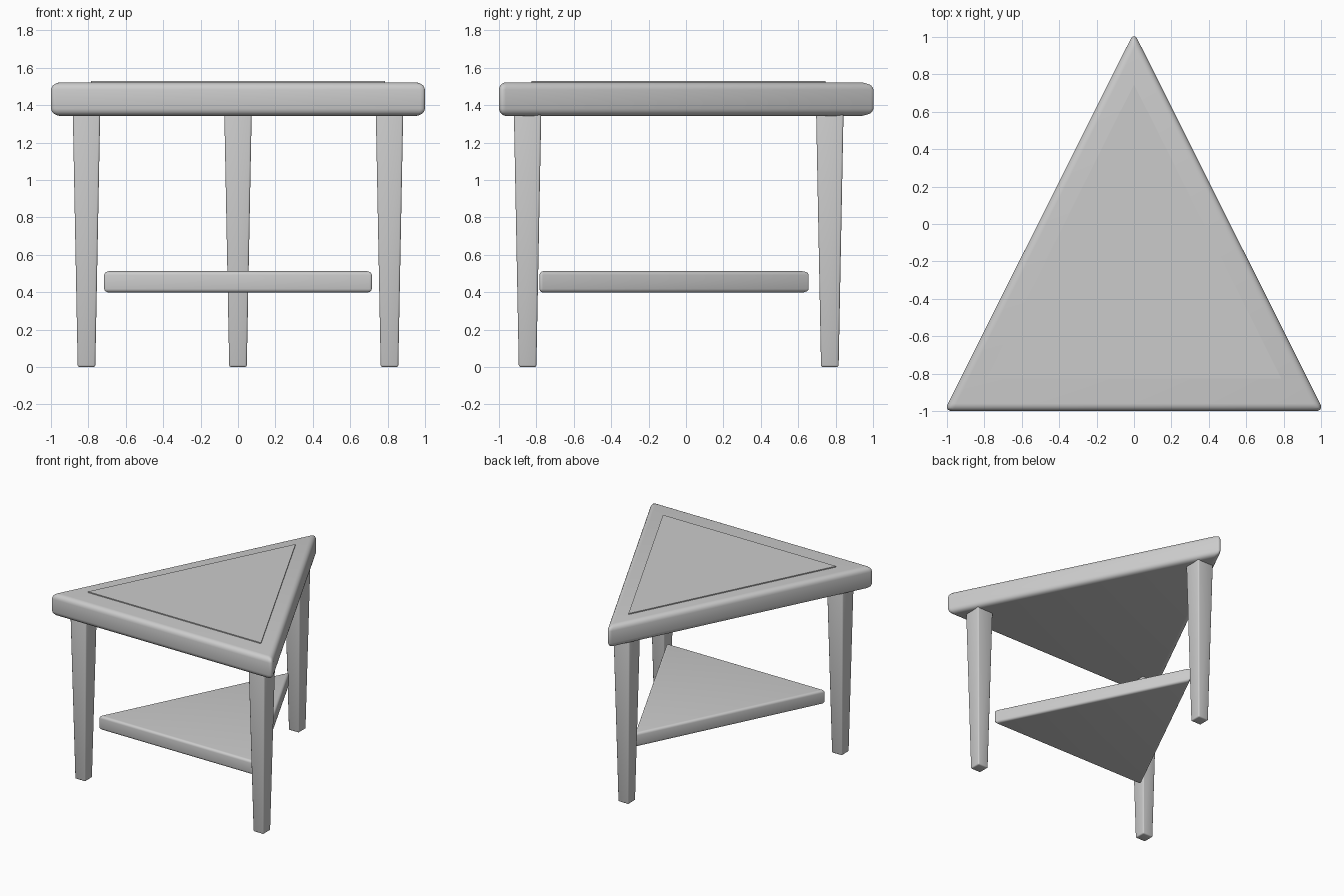
import bpy
import bmesh
import math

cube = bpy.data.objects.get("Cube")
if cube:
    bpy.data.objects.remove(cube, do_unlink=True)

grey = bpy.data.materials.new("plain grey")
grey.use_nodes = True
COLOUR = (0.6, 0.6, 0.6, 1)
grey.diffuse_color = COLOUR
for node in grey.node_tree.nodes:
    if node.type == "BSDF_PRINCIPLED":
        node.inputs["Base Color"].default_value = COLOUR


def frustum(name, bottom, top, z0, z1, bevel=0, segments=3):
    """Solid between two matching outlines, with optional rounded edges."""
    bm = bmesh.new()
    low = [bm.verts.new((x, y, z0)) for x, y in bottom]
    high = [bm.verts.new((x, y, z1)) for x, y in top]
    bm.faces.new(low[::-1])
    bm.faces.new(high)
    n = len(low)
    for i in range(n):
        j = (i + 1) % n
        bm.faces.new((low[i], low[j], high[j], high[i]))
    if bevel:
        bmesh.ops.bevel(bm, geom=bm.edges[:], offset=bevel, offset_type="OFFSET",
                        segments=segments, profile=0.5, affect="EDGES")
    mesh = bpy.data.meshes.new(name)
    bm.to_mesh(mesh)
    bm.free()
    mesh.materials.append(grey)
    obj = bpy.data.objects.new(name, mesh)
    bpy.context.collection.objects.link(obj)
    bpy.ops.object.select_all(action="DESELECT")
    obj.select_set(True)
    bpy.context.view_layer.objects.active = obj
    bpy.ops.object.shade_smooth_by_angle(angle=math.radians(35))
    return obj


def triangle(half, front, back):
    return [(-half, front), (half, front), (0, back)]


def square(x, y, half):
    return [(x - half, y - half), (x + half, y - half),
            (x + half, y + half), (x - half, y + half)]


def slab(name, outline, z0, z1, bevel=0):
    return frustum(name, outline, outline, z0, z1, bevel, 5)


# Table top, its raised centre panel and the lower shelf
slab("table_top", triangle(1.015, -1, 1.025), 1.342, 1.522, 0.04)
slab("top_panel", triangle(0.787, -0.825, 0.747), 1.5, 1.53)
slab("lower_shelf", triangle(0.723, -0.783, 0.667), 0.398, 0.512, 0.02)

# Tapered legs, running up into the table top
for name, x, y in (("front_right_leg", -0.81, -0.847),
                   ("front_left_leg", 0.81, -0.847),
                   ("back_leg", 0, 0.769)):
    frustum(name, square(x, y, 0.047), square(x, y, 0.074), 0, 1.4, 0.01)
